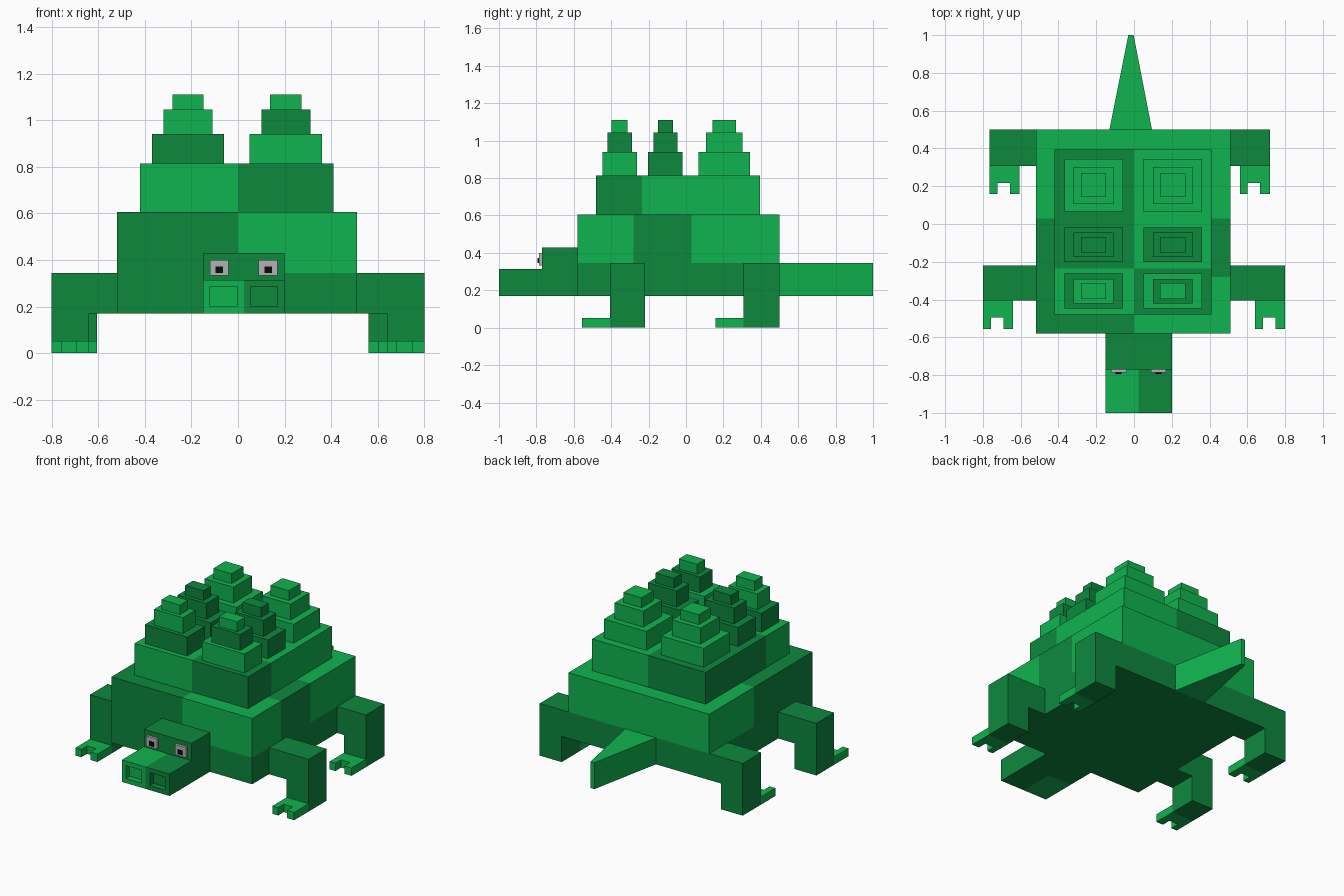
import bpy
import bmesh
from mathutils import Vector

if "Cube" in bpy.data.objects:
    bpy.data.objects.remove(bpy.data.objects["Cube"])


def material(name, rgb):
    m = bpy.data.materials.new(name)
    m.diffuse_color = (*rgb, 1)
    m.use_nodes = True
    m.node_tree.nodes["Principled BSDF"].inputs["Base Color"].default_value = m.diffuse_color
    return m


LIGHT = material("light green", (0.005, 0.456, 0.08))
DARK = material("dark green", (0.004, 0.246, 0.048))
GREY = material("eye grey", (0.45, 0.45, 0.45))
BLACK = material("pupil black", (0.003, 0.003, 0.003))


def finish(name, bm, mat):
    bmesh.ops.recalc_face_normals(bm, faces=bm.faces)
    me = bpy.data.meshes.new(name)
    bm.to_mesh(me)
    bm.free()
    ob = bpy.data.objects.new(name, me)
    me.materials.append(mat)
    bpy.context.collection.objects.link(ob)
    return ob


def prism(name, base, depth, mat, nostril=None):
    """Extrude a planar outline along depth; optionally sink the first face."""
    bm = bmesh.new()
    face = bm.faces.new([bm.verts.new(p) for p in base])
    ext = bmesh.ops.extrude_face_region(bm, geom=[face], use_keep_orig=True)
    moved = [v for v in ext["geom"] if isinstance(v, bmesh.types.BMVert)]
    bmesh.ops.translate(bm, verts=moved, vec=Vector(depth))
    bmesh.ops.recalc_face_normals(bm, faces=bm.faces)
    if nostril:
        bmesh.ops.inset_individual(bm, faces=[face], thickness=nostril)
        ring = bmesh.ops.extrude_discrete_faces(bm, faces=[face])["faces"]
        bmesh.ops.translate(bm, verts=ring[0].verts, vec=Vector((0, 0.04, 0)))
    return finish(name, bm, mat)


def box(name, x0, x1, y0, y1, z0, z1, mat, nostril=None):
    base = [(x0, y0, z0), (x1, y0, z0), (x1, y0, z1), (x0, y0, z1)]
    return prism(name, base, (0, y1 - y0, 0), mat, nostril)


# Body: dark base, patchwork middle layer, chequered upper shell
box("belly", -.52, .51, -.58, .50, .17, .345, DARK)
box("body_front_left", -.52, 0, -.58, .03, .345, .605, DARK)
box("body_front_right", 0, .51, -.58, -.28, .345, .605, LIGHT)
box("body_middle_right", 0, .51, -.28, .03, .345, .605, DARK)
box("body_back", -.52, .51, .03, .50, .345, .605, LIGHT)
box("shell_front_left", -.42, 0, -.48, -.235, .605, .815, LIGHT)
box("shell_front_right", 0, .41, -.48, -.235, .605, .815, DARK)
box("shell_back_left", -.42, 0, -.235, .395, .605, .815, DARK)
box("shell_back_right", 0, .41, -.235, .395, .605, .815, LIGHT)

# Stepped spikes on the shell: centre y, half lengths, colours left and right
tiers = [(.155, .815, .94), (.105, .94, 1.045), (.067, 1.045, 1.11)]
rows = [("front", -.355, (.092, .065, .042), (DARK, LIGHT, LIGHT), (LIGHT, DARK, LIGHT)),
        ("middle", -.11, (.092, .065, .04), (DARK,) * 3, (DARK,) * 3),
        ("back", .205, (.138, .098, .062), (LIGHT,) * 3, (LIGHT,) * 3)]
for row, cy, halves, left, right in rows:
    for side, cx, cols in (("left", -.214, left), ("right", .205, right)):
        for i, (hx, z0, z1) in enumerate(tiers):
            hy = halves[i]
            box(f"spike_{row}_{side}_{i + 1}", cx - hx, cx + hx,
                cy - hy, cy + hy, z0, z1, cols[i])

# Head, snout halves with sunken nostrils, eyes
box("head", -.15, .20, -.77, -.58, .17, .43, DARK)
box("snout_left", -.15, .025, -1, -.77, .17, .315, LIGHT, .042)
box("snout_right", .025, .20, -1, -.77, .17, .315, DARK, .042)
for side, cx in (("left", -.081), ("right", .129)):
    box(f"eye_{side}", cx - .04, cx + .04, -.787, -.77, .333, .40, GREY)
    box(f"pupil_{side}", cx - .016, cx + .016, -.793, -.787, .345, .373, BLACK)

# Tapered tail
prism("tail", [(-.13, .50, .17), (.095, .50, .17), (-.002, 1, .17), (-.03, 1, .17)],
      (0, 0, .175), LIGHT)

# Bent legs and two-toed feet: outer x, inner x, body x, front y, back y
legs = [("front_left", -.80, -.64, -.52, -.405, -.22),
        ("front_right", .80, .64, .51, -.405, -.22),
        ("back_left", -.765, -.605, -.52, .308, .50),
        ("back_right", .72, .56, .51, .308, .50)]
for name, xo, xi, xb, y0, y1 in legs:
    side = [(xo, 0), (xi, 0), (xi, .17), (xb, .17), (xb, .345), (xo, .345)]
    prism(f"{name}_leg", [(x, y0, z) for x, z in side], (0, y1 - y0, 0), DARK)
    a, b = min(xo, xi), max(xo, xi)
    toe, notch = y0 - .15, y0 - .09
    foot = [(a, y0), (a, toe), (a + .042, toe), (a + .042, notch),
            (b - .052, notch), (b - .052, toe), (b, toe), (b, y0)]
    prism(f"{name}_foot", [(x, y, 0) for x, y in foot], (0, 0, .052), LIGHT)
